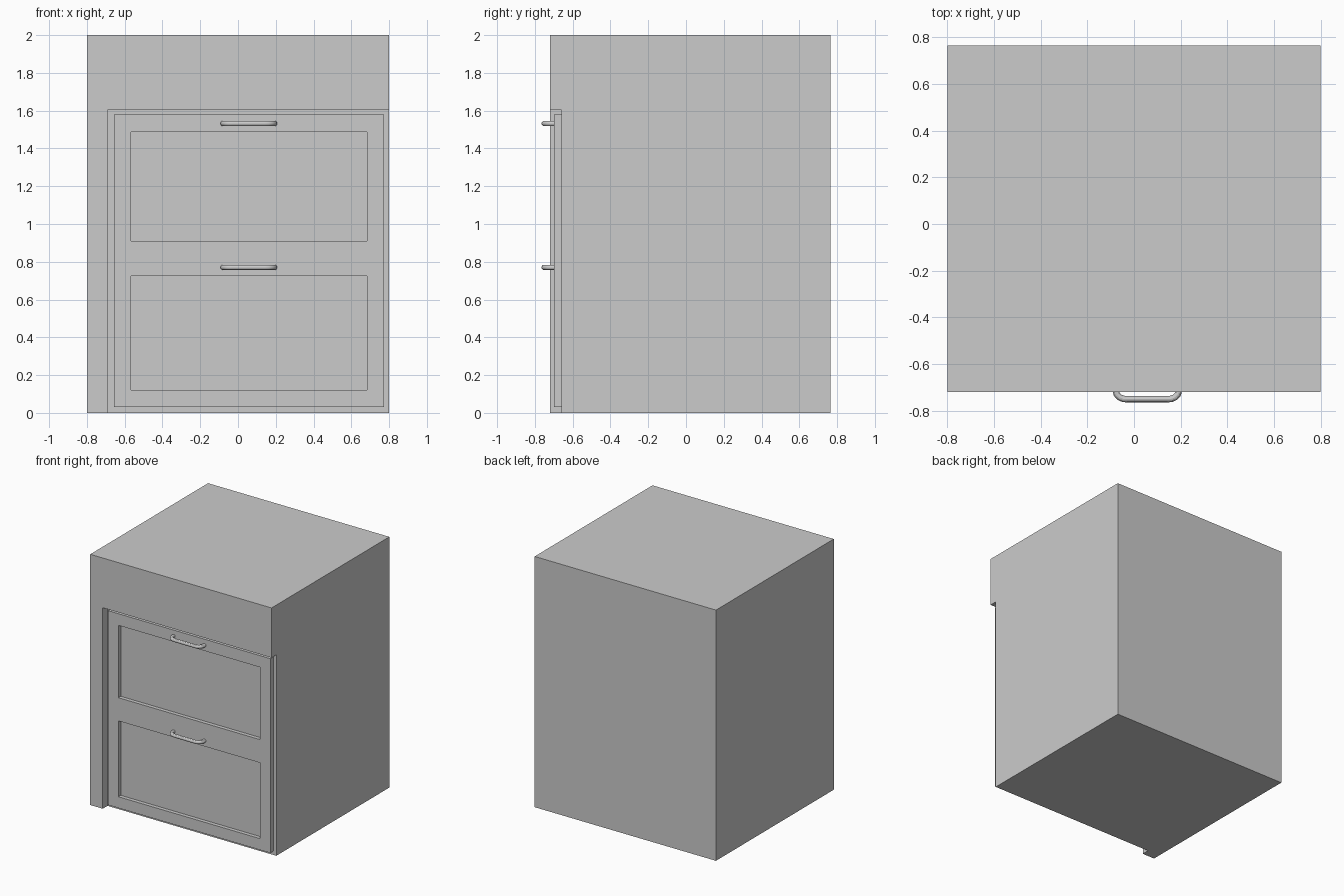
import bpy

if "Cube" in bpy.data.objects:
    bpy.data.objects.remove(bpy.data.objects["Cube"])


def box(name, x0, x1, y0, y1, z0, z1):
    bpy.ops.mesh.primitive_cube_add(
        size=1, location=((x0 + x1) / 2, (y0 + y1) / 2, (z0 + z1) / 2))
    ob = bpy.context.object
    ob.name = name
    ob.scale = (x1 - x0, y1 - y0, z1 - z0)
    bpy.ops.object.transform_apply(location=False, rotation=False, scale=True)
    return ob


def cut(target, cutter):
    mod = target.modifiers.new("recess", 'BOOLEAN')
    mod.operation = 'DIFFERENCE'
    mod.solver = 'EXACT'
    mod.object = cutter
    bpy.context.view_layer.objects.active = target
    bpy.ops.object.modifier_apply(modifier=mod.name)
    bpy.data.objects.remove(cutter)


# Cabinet body with a recess open at the right and bottom
body = box("cabinet_body", -0.8, 0.8, -0.72, 0.765, 0, 2)
cut(body, box("recess_cutter", -0.69, 0.9, -0.9, -0.66, -0.1, 1.603))

# Front board with two sunken drawer panels
front = box("drawer_front", -0.657, 0.774, -0.698, -0.66, 0.03, 1.58)
for z0, z1 in ((0.12, 0.725), (0.91, 1.487)):
    cut(front, box("panel_cutter", -0.567, 0.684, -0.8, -0.668, z0, z1))


# Bowed handles: round tube along a mirrored path
def handle(name, z):
    half = [(0.136, -0.690), (0.136, -0.712), (0.131, -0.730),
            (0.119, -0.743), (0.103, -0.750), (0.085, -0.751)]
    path = [(-x, y) for x, y in half] + half[::-1]
    curve = bpy.data.curves.new(name, 'CURVE')
    curve.dimensions = '3D'
    curve.bevel_depth = 0.014
    curve.bevel_resolution = 4
    curve.use_fill_caps = True
    spline = curve.splines.new('POLY')
    spline.points.add(len(path) - 1)
    for p, (x, y) in zip(spline.points, path):
        p.co = (x, y, 0, 1)
    ob = bpy.data.objects.new(name, curve)
    ob.location = (0.057, 0, z)
    bpy.context.collection.objects.link(ob)
    bpy.ops.object.select_all(action='DESELECT')
    ob.select_set(True)
    bpy.context.view_layer.objects.active = ob
    bpy.ops.object.convert(target='MESH')
    bpy.ops.object.shade_smooth_by_angle()


handle("upper_handle", 1.532)
handle("lower_handle", 0.77)
